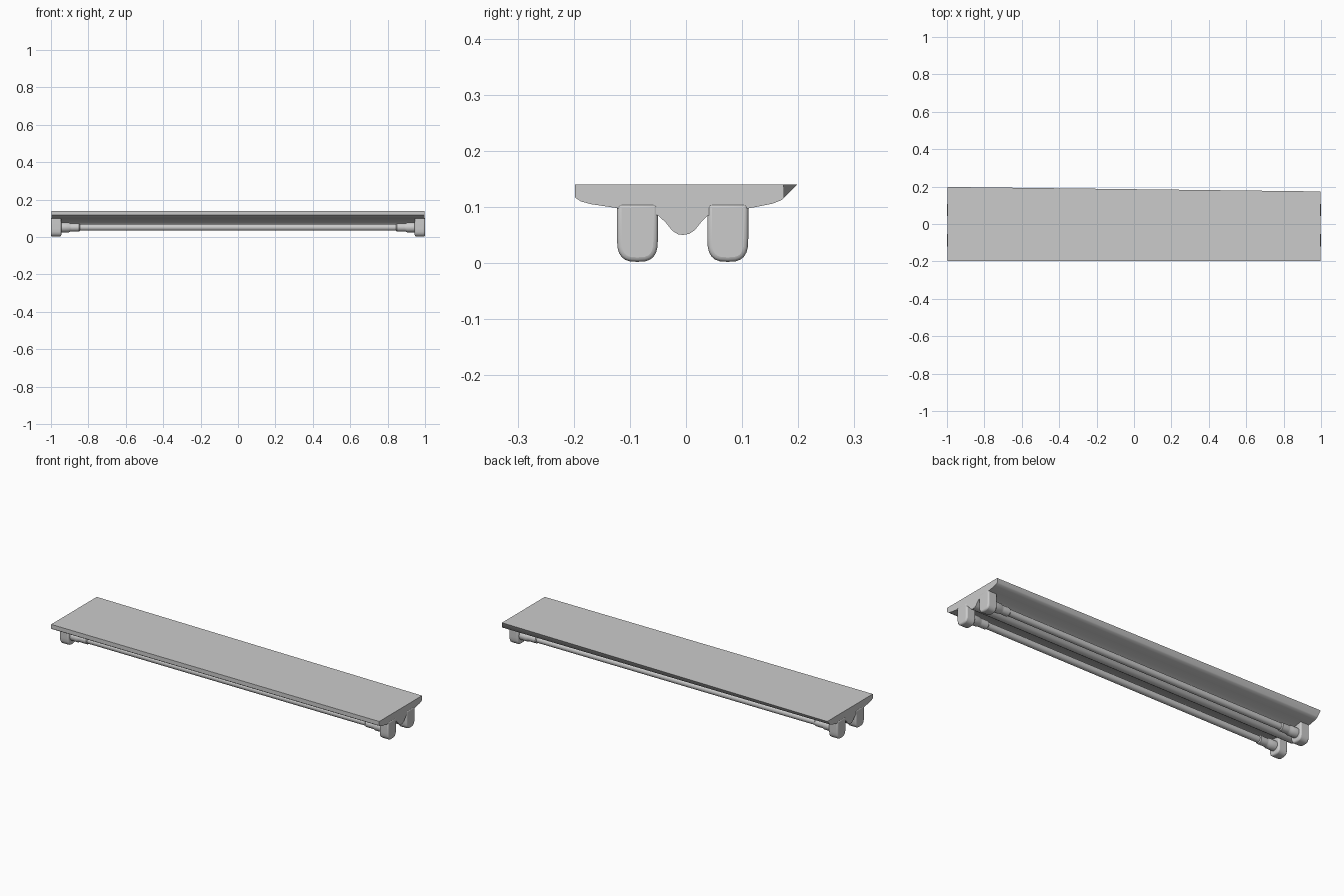
import bpy, bmesh, math
from mathutils import Vector

if "Cube" in bpy.data.objects:
    bpy.data.objects.remove(bpy.data.objects["Cube"])


def finish(name, bm, bevel=0.0, angle=35):
    bmesh.ops.recalc_face_normals(bm, faces=bm.faces)
    me = bpy.data.meshes.new(name)
    bm.to_mesh(me)
    bm.free()
    ob = bpy.data.objects.new(name, me)
    bpy.context.collection.objects.link(ob)
    if bevel:
        m = ob.modifiers.new("bevel", 'BEVEL')
        m.width, m.segments, m.limit_method = bevel, 3, 'ANGLE'
        m.angle_limit = math.radians(40)
    bpy.ops.object.select_all(action='DESELECT')
    ob.select_set(True)
    bpy.context.view_layer.objects.active = ob
    bpy.ops.object.shade_smooth_by_angle(angle=math.radians(angle))
    return ob


def loft(bm, x0, prof0, x1, prof1):
    a = [bm.verts.new((x0, y, z)) for y, z in prof0]
    b = [bm.verts.new((x1, y, z)) for y, z in prof1]
    n = len(a)
    for i in range(n):
        j = (i + 1) % n
        bm.faces.new((a[i], a[j], b[j], b[i]))
    bm.faces.new(a)
    bm.faces.new(b)


# reflector housing: flat top, shallow wings, central ridge underneath
under = [(-0.198, 0.14), (-0.198, 0.117), (-0.188, 0.110), (-0.17, 0.105),
         (-0.13, 0.099), (-0.05, 0.085), (-0.036, 0.072), (-0.024, 0.057),
         (-0.014, 0.051), (-0.005, 0.05), (0.006, 0.052), (0.016, 0.059),
         (0.028, 0.074), (0.038, 0.084), (0.12, 0.099), (0.155, 0.106),
         (0.17, 0.112), (0.175, 0.117)]
bm = bmesh.new()
# the back top edge runs slightly askew from one end to the other
loft(bm, -0.998, under + [(0.198, 0.14)], 0.998, under + [(0.174, 0.14)])
finish("reflector_housing", bm)


# lamp holders: U-shaped blocks at both ends of each tube
def holder(name, x, y):
    r, w, low = 0.034, 0.0365, 0.002
    prof = [(y + w, 0.106), (y + w, low + 0.042)]
    for i in range(1, 12):
        t = math.pi * i / 12
        c, s = math.cos(t), math.sin(t)
        prof.append((y + w * math.copysign(abs(c) ** 0.7, c),
                     low + 0.042 - 0.042 * s ** 0.7))
    prof += [(y - w, low + 0.042), (y - w, 0.106)]
    bm = bmesh.new()
    loft(bm, x - 0.0275, prof, x + 0.0275, prof)
    finish(name, bm, bevel=0.008)


# tubes with stepped end collars, turned about the x axis
def tube(name, y, zc=0.051, n=24):
    half = [(-0.95, 0.022), (-0.945, 0.026), (-0.905, 0.026), (-0.895, 0.0215),
            (-0.89, 0.022), (-0.85, 0.022), (-0.845, 0.0175)]
    prof = half + [(-x, r) for x, r in reversed(half)]
    bm = bmesh.new()
    rings = []
    for x, r in prof:
        rings.append([bm.verts.new((x, y + r * math.cos(2 * math.pi * k / n),
                                    zc + r * math.sin(2 * math.pi * k / n)))
                      for k in range(n)])
    for a, b in zip(rings, rings[1:]):
        for k in range(n):
            j = (k + 1) % n
            bm.faces.new((a[k], a[j], b[j], b[k]))
    bm.faces.new(rings[0])
    bm.faces.new(rings[-1])
    finish(name, bm)


for side, y in (("front", -0.0865), ("back", 0.0745)):
    tube(side + "_tube", y)
    for end, x in (("left", -0.9725), ("right", 0.9725)):
        holder(f"{side}_{end}_lamp_holder", x, y)
